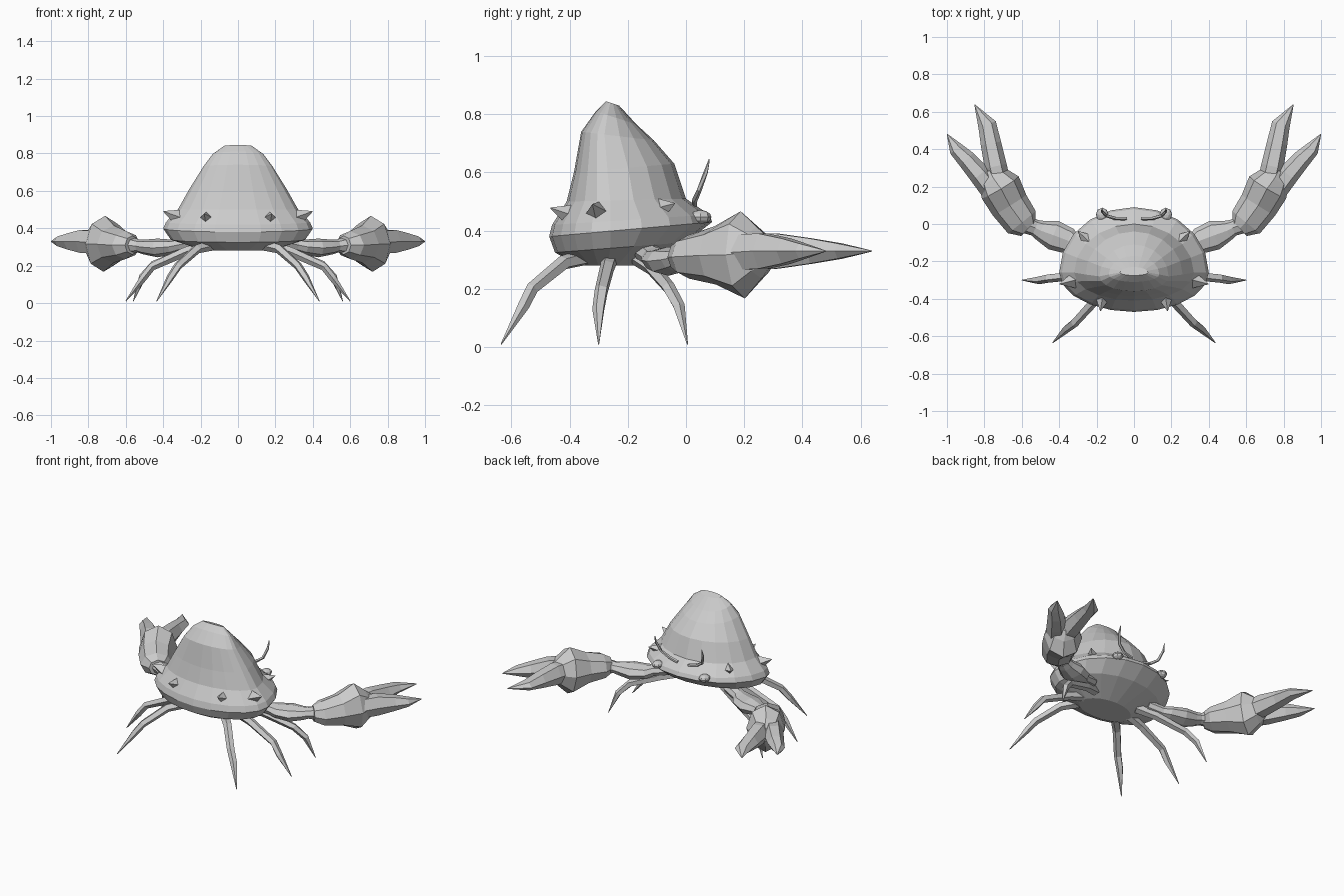
import bpy, bmesh
from math import cos, sin, pi
from mathutils import Vector, Matrix


def finish(name, bm, mirror=True):
    bmesh.ops.recalc_face_normals(bm, faces=bm.faces)
    me = bpy.data.meshes.new(name)
    bm.to_mesh(me)
    bm.free()
    ob = bpy.data.objects.new(name, me)
    bpy.context.collection.objects.link(ob)
    if mirror:
        m = ob.modifiers.new("mirror", "MIRROR")
        m.use_mirror_merge = False
    return ob


def skin(bm, rings):
    vs = [[bm.verts.new(p) for p in r] for r in rings]
    n = len(vs[0])
    for a, b in zip(vs, vs[1:]):
        for i in range(n):
            j = (i + 1) % n
            bm.faces.new((a[i], a[j], b[j], b[i]))
    bm.faces.new(vs[0][::-1])
    bm.faces.new(vs[-1])


def limb(name, stations, sides):
    """Tube through (x, y, z, half width, half height) stations, mirrored."""
    pts = [Vector(s[:3]) for s in stations]
    rings = []
    for k, s in enumerate(stations):
        t = (pts[min(k + 1, len(pts) - 1)] - pts[max(k - 1, 0)]).normalized()
        side = t.cross(Vector((0, 0, 1))).normalized()
        up = side.cross(t)
        rings.append([pts[k] + side * cos(2 * pi * i / sides) * s[3]
                      + up * sin(2 * pi * i / sides) * s[4] for i in range(sides)])
    bm = bmesh.new()
    skin(bm, rings)
    return finish(name, bm)


# Shell: tilted rings (back y, z, front y, z, half width, y of widest point)
shell = [
    (-.37, .28, -.16, .28, .18, -.27),
    (-.45, .325, .0, .36, .36, -.26),
    (-.47, .38, .09, .43, .40, -.26),
    (-.46, .42, .08, .455, .385, -.26),
    (-.41, .50, .0, .51, .32, -.26),
    (-.385, .60, -.04, .63, .26, -.27),
    (-.36, .74, -.11, .71, .185, -.28),
    (-.31, .81, -.17, .765, .135, -.27),
    (-.275, .845, -.23, .83, .075, -.26),
]
rings = []
for yb, zb, yf, zf, w, yc in shell:
    ring = []
    for i in range(20):
        a = 2 * pi * i / 20
        y = yc + sin(a) * ((yf - yc) if sin(a) > 0 else (yc - yb))
        ring.append((w * cos(a), y, zb + (zf - zb) * (y - yb) / (yf - yb)))
    rings.append(ring)
bm = bmesh.new()
skin(bm, rings)
finish("shell", bm, False)

# Rim spikes: base point and outward direction
bm = bmesh.new()
for base, d in [((.17, -.40, .455), (.15, -1, .35)),
                ((.335, -.305, .465), (1, -.25, .4)),
                ((.25, -.085, .475), (.8, .75, .3))]:
    d = Vector(d).normalized()
    mat = Matrix.Translation(Vector(base) + d * .02) @ d.to_track_quat('Z', 'Y').to_matrix().to_4x4()
    bmesh.ops.create_cone(bm, cap_ends=True, segments=4, radius1=.05, radius2=.002,
                          depth=.1, matrix=mat)
finish("rim_spikes", bm)

# Eyes
bm = bmesh.new()
bmesh.ops.create_uvsphere(bm, u_segments=8, v_segments=6, radius=.034,
                          matrix=Matrix.Translation((.17, .05, .447)) @ Matrix.Diagonal((1, 1.1, .7, 1)))
finish("eyes", bm)

# Antennae
limb("antennae", [(.04, .03, .49, .01, .01), (.10, .03, .505, .01, .01),
                  (.15, .045, .54, .009, .009), (.17, .068, .60, .008, .008),
                  (.17, .08, .645, .002, .002)], 5)

# Walking legs
limb("front_legs", [(.16, -.17, .31, .03, .03), (.27, -.12, .275, .026, .026),
                    (.45, -.06, .205, .024, .022), (.51, -.025, .14, .022, .02),
                    (.56, .005, .01, .002, .002)], 5)
limb("middle_legs", [(.16, -.26, .31, .03, .03), (.28, -.27, .275, .026, .026),
                     (.46, -.29, .195, .024, .022), (.51, -.30, .13, .022, .02),
                     (.6, -.30, .01, .002, .002)], 5)
limb("rear_legs", [(.14, -.34, .31, .03, .03), (.22, -.42, .29, .026, .026),
                   (.32, -.53, .20, .024, .022), (.36, -.56, .14, .022, .02),
                   (.435, -.635, .01, .002, .002)], 5)

# Claw arms
limb("claw_arms", [(.22, -.14, .33, .045, .035), (.31, -.11, .31, .045, .035),
                   (.35, -.09, .30, .07, .04), (.43, -.06, .295, .08, .05),
                   (.50, -.035, .30, .055, .04), (.53, -.02, .305, .045, .035),
                   (.58, .0, .31, .05, .045)], 8)

# Claw palms
limb("claw_palms", [(.565, -.025, .31, .055, .05), (.60, .01, .31, .095, .075),
                    (.665, .10, .315, .105, .10), (.715, .195, .317, .115, .15),
                    (.755, .25, .325, .085, .09), (.775, .29, .33, .04, .045)], 8)

# Pincer fingers
limb("inner_pincers", [(.715, .20, .325, .06, .07), (.74, .31, .33, .06, .07),
                       (.765, .43, .33, .055, .05), (.785, .53, .33, .05, .03),
                       (.852, .638, .33, .002, .002)], 6)
limb("outer_pincers", [(.76, .18, .325, .06, .07), (.825, .265, .33, .058, .07),
                       (.895, .345, .33, .05, .05), (.95, .40, .33, .04, .03),
                       (.999, .48, .33, .002, .002)], 6)
